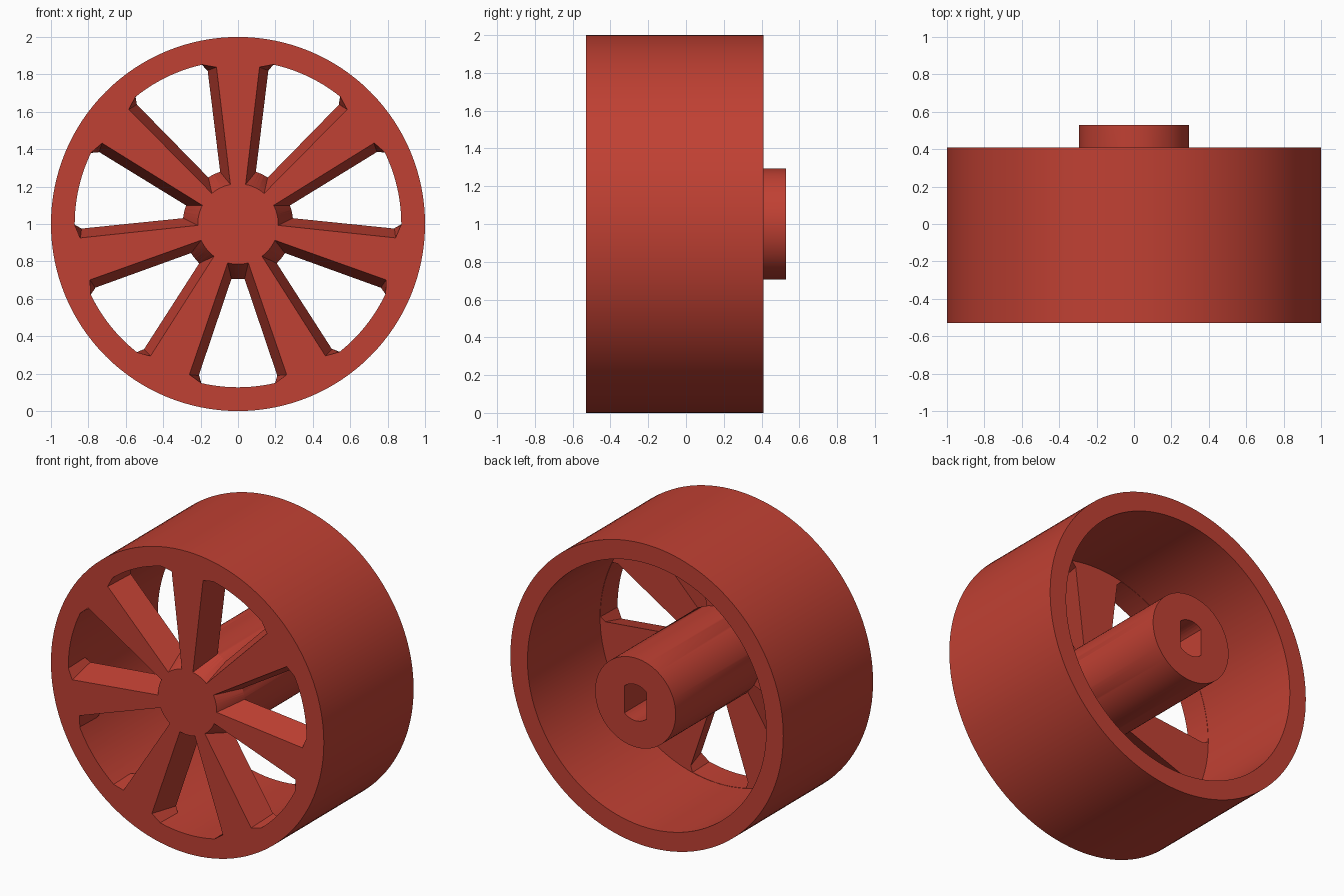
import bpy, bmesh, math

if "Cube" in bpy.data.objects:
    bpy.data.objects.remove(bpy.data.objects["Cube"])

FRONT, PLATE_BACK, RIM_BACK, HUB_BACK = -0.53, -0.35, 0.41, 0.53
SPOKES = 7

red = bpy.data.materials.new("brick red")
red.diffuse_color = (0.53, 0.052, 0.033, 1)
red.use_nodes = True
red.node_tree.nodes["Principled BSDF"].inputs["Base Color"].default_value = red.diffuse_color


def make_object(name, bm):
    bmesh.ops.recalc_face_normals(bm, faces=bm.faces)
    mesh = bpy.data.meshes.new(name)
    bm.to_mesh(mesh)
    bm.free()
    mesh.materials.append(red)
    ob = bpy.data.objects.new(name, mesh)
    bpy.context.collection.objects.link(ob)
    return ob


def lathe(name, profile, steps=128):
    """Spin a (radius, y) profile around the axle."""
    bm = bmesh.new()
    verts = [bm.verts.new((r, y, 1)) for r, y in profile]
    edges = [bm.edges.new(p) for p in zip(verts, verts[1:])]
    bmesh.ops.spin(bm, geom=verts + edges, cent=(0, 0, 1), axis=(0, 1, 0),
                   angle=math.tau, steps=steps, use_duplicate=False)
    bmesh.ops.remove_doubles(bm, verts=bm.verts, dist=1e-4)
    return make_object(name, bm)


def add_loft(bm, near, far, y0, y1):
    """Closed solid between two matching (x, z) outlines."""
    a = [bm.verts.new((x, y0, z)) for x, z in near]
    b = [bm.verts.new((x, y1, z)) for x, z in far]
    bm.faces.new(a)
    bm.faces.new(b[::-1])
    for i in range(len(a)):
        j = (i + 1) % len(a)
        bm.faces.new((a[i], b[i], b[j], a[j]))


def arc(radius, half_t, n):
    """Points (t, r) along an arc, from -half_t to half_t."""
    h = math.asin(half_t / radius)
    return [(radius * math.sin(h * (2 * i / n - 1)), radius * math.cos(h * (2 * i / n - 1)))
            for i in range(n + 1)]


def opening(hub_r, hub_t, side, corner_t):
    """Outline of one gap between spokes, in (tangent, radial)."""
    t, r = side
    return arc(hub_r, hub_t, 6)[::-1] + [(-t, r)] + arc(0.873, corner_t, 14) + [(t, r)]


def turned(points, angle):
    c, s = math.cos(angle), math.sin(angle)
    return [(t * c - r * s, 1 + t * s + r * c) for t, r in points]


# Rim, front plate and hub as one turned body
wheel = lathe("wheel", [(0, FRONT), (1, FRONT), (1, RIM_BACK), (0.875, RIM_BACK),
                        (0.875, PLATE_BACK), (0.295, PLATE_BACK),
                        (0.295, HUB_BACK), (0, HUB_BACK)])

# Tapered gaps that leave the spokes
front_gap = opening(0.215, 0.055, (0.26, 0.805), 0.2)
back_gap = opening(0.295, 0.035, (0.21, 0.81), 0.196)


def blend(k):
    return [(a[0] + (b[0] - a[0]) * k, a[1] + (b[1] - a[1]) * k)
            for a, b in zip(front_gap, back_gap)]


bm = bmesh.new()
depth = PLATE_BACK - FRONT
for i in range(SPOKES):
    angle = math.pi + i * math.tau / SPOKES
    add_loft(bm, turned(blend(-0.05), angle), turned(blend(1.05), angle),
             FRONT - 0.05 * depth, PLATE_BACK + 0.05 * depth)
gaps = make_object("gap_cutter", bm)

# Axle socket with two flat sides
bm = bmesh.new()
top = arc(0.12, 0.08, 10)
outline = [(x, 1 + z) for x, z in top] + [(-x, 1 - z) for x, z in top]
add_loft(bm, outline, outline, -0.1, HUB_BACK + 0.1)
socket = make_object("socket_cutter", bm)

bpy.context.view_layer.objects.active = wheel
wheel.select_set(True)
for cutter in (gaps, socket):
    mod = wheel.modifiers.new("cut", 'BOOLEAN')
    mod.operation = 'DIFFERENCE'
    mod.solver = 'EXACT'
    mod.object = cutter
    bpy.ops.object.modifier_apply(modifier=mod.name)
    bpy.data.objects.remove(cutter)
bpy.ops.object.shade_smooth_by_angle(angle=math.radians(25))
